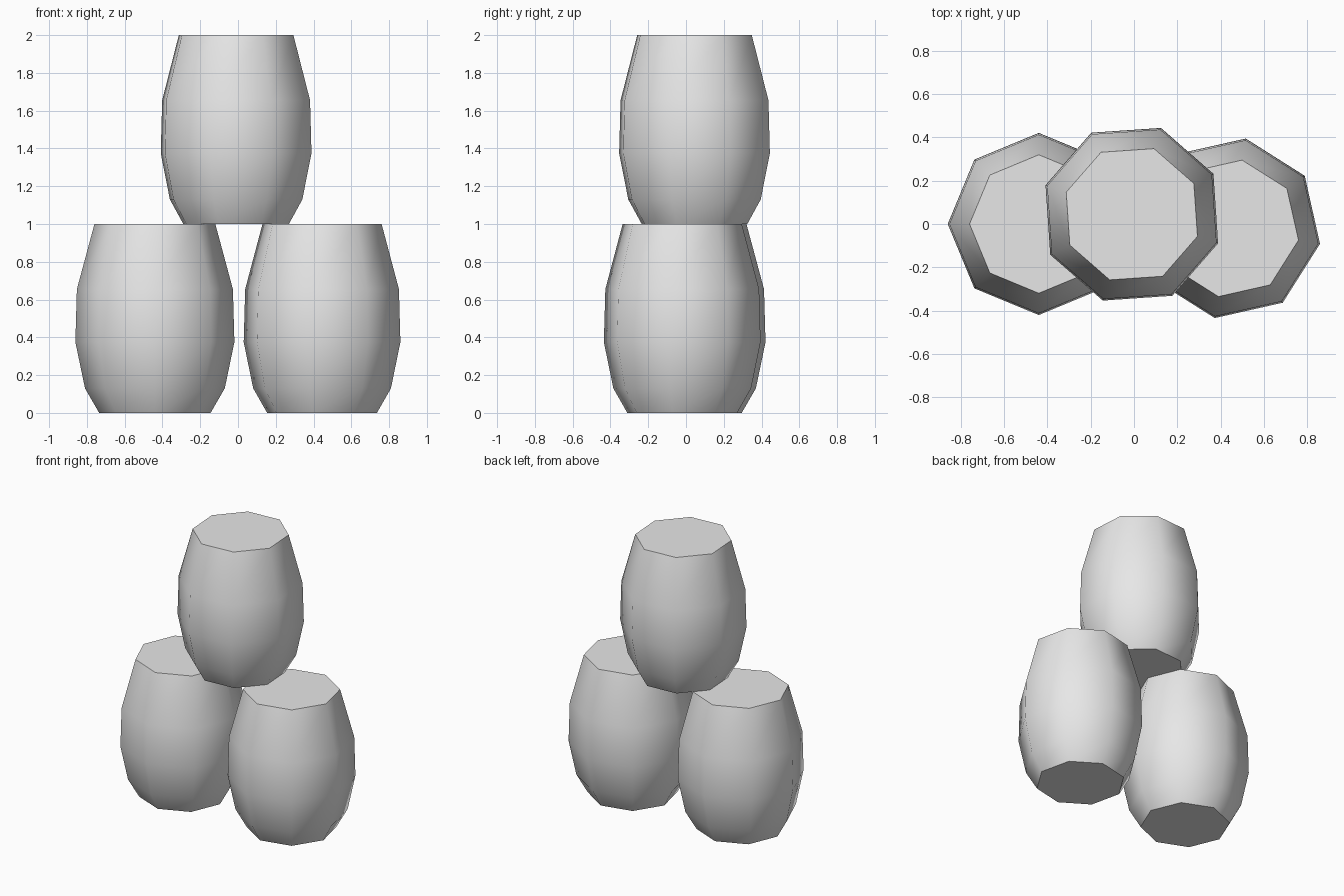
import bpy
import bmesh
import math

default = bpy.data.objects.get("Cube")
if default:
    bpy.data.objects.remove(default, do_unlink=True)

# Single flat colour
grey = bpy.data.materials.new("light_grey")
grey.use_nodes = True
colour = (0.8, 0.8, 0.8, 1.0)
grey.diffuse_color = colour
grey.node_tree.nodes["Principled BSDF"].inputs["Base Color"].default_value = colour

SIDES = 8
# Barrel profile: (radius, height)
PROFILE = [(0.295, 0), (0.37, 0.13), (0.421, 0.375), (0.413, 0.655), (0.32, 1)]


def make_barrel(name, location, turn):
    """Eight-sided closed barrel, lofted from the profile rings."""
    bm = bmesh.new()
    rings = []
    for radius, z in PROFILE:
        angles = [2 * math.pi * i / SIDES for i in range(SIDES)]
        rings.append([bm.verts.new((radius * math.cos(a), radius * math.sin(a), z))
                      for a in angles])
    for low, high in zip(rings, rings[1:]):
        for i in range(SIDES):
            j = (i + 1) % SIDES
            bm.faces.new((low[i], low[j], high[j], high[i]))
    # Flat lid and base
    bm.faces.new(rings[-1])
    bm.faces.new(rings[0][::-1])
    mesh = bpy.data.meshes.new(name)
    bm.to_mesh(mesh)
    bm.free()
    mesh.materials.append(grey)

    barrel = bpy.data.objects.new(name, mesh)
    barrel.location = location
    barrel.rotation_euler.z = math.radians(turn)
    bpy.context.collection.objects.link(barrel)

    # Smooth staves, sharp rims
    bpy.ops.object.select_all(action="DESELECT")
    barrel.select_set(True)
    bpy.context.view_layer.objects.active = barrel
    bpy.ops.object.shade_smooth_by_angle(angle=math.radians(50))


# Two barrels side by side with one stacked on top
make_barrel("right_barrel", (-0.44, 0, 0), 0)
make_barrel("left_barrel", (0.445, -0.02, 0), -9.8)
make_barrel("top_barrel", (-0.01, 0.045, 1), -18.6)
